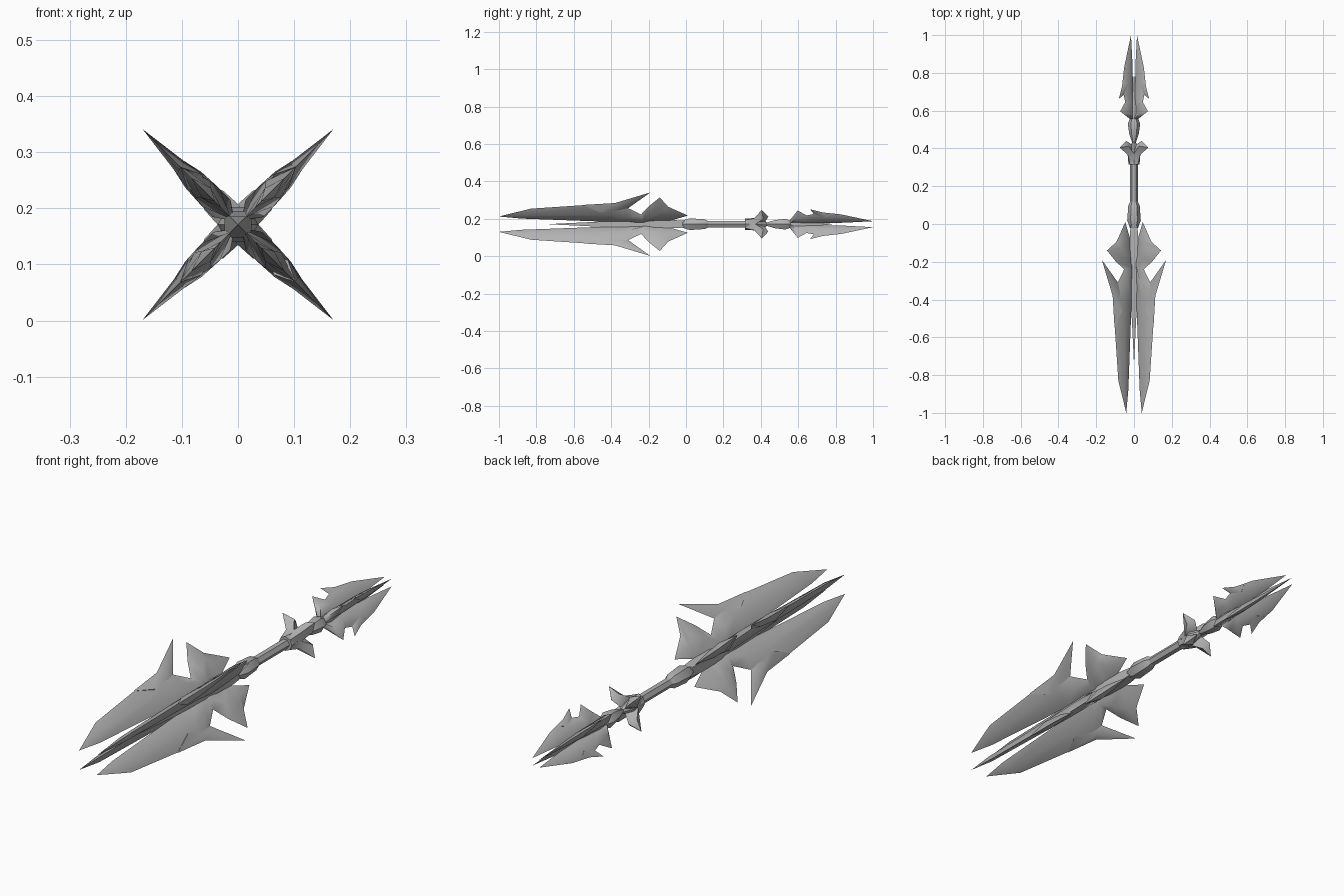
import bpy, bmesh, math
from mathutils import Vector

if "Cube" in bpy.data.objects:
    bpy.data.objects.remove(bpy.data.objects["Cube"])

AXIS_Z = 0.171
steel = bpy.data.materials.new("steel grey")
steel.use_nodes = True
steel.diffuse_color = (0.45, 0.45, 0.45, 1)
steel.node_tree.nodes["Principled BSDF"].inputs["Base Color"].default_value = (0.45, 0.45, 0.45, 1)


def finish(bm, name, angle):
    """Weld, orient and shade a bmesh, then add it to the scene."""
    bmesh.ops.remove_doubles(bm, verts=bm.verts, dist=0.0005)
    bmesh.ops.recalc_face_normals(bm, faces=bm.faces)
    mesh = bpy.data.meshes.new(name)
    bm.to_mesh(mesh)
    bm.free()
    mesh.materials.append(steel)
    mesh.shade_smooth()
    mesh.set_sharp_from_angle(angle=math.radians(angle))
    obj = bpy.data.objects.new(name, mesh)
    bpy.context.collection.objects.link(obj)


def skin(bm, rings):
    """Bridge closed rings of points and cap both ends."""
    rings = [[bm.verts.new(p) for p in ring] for ring in rings]
    n = len(rings[0])
    for a, b in zip(rings, rings[1:]):
        for i in range(n):
            j = (i + 1) % n
            bm.faces.new((a[i], a[j], b[j], b[i]))
    bm.faces.new(rings[0])
    bm.faces.new(rings[-1])


def blades(name, lofts):
    """Four diagonal blades; stations hold outer (y, h), inner (y, h), half thickness."""
    for k, side in enumerate(("upper_left", "upper_right", "lower_right", "lower_left")):
        a = math.radians(45 + 90 * k)
        out = Vector((math.cos(a), 0, math.sin(a))) * math.sqrt(2)
        across = Vector((-math.sin(a), 0, math.cos(a)))
        bm = bmesh.new()
        for stations in lofts:
            rings = []
            for outer, inner, t in stations:
                o, i = (Vector((0, y, AXIS_Z)) + out * h for y, h in (outer, inner))
                mid = (o + i) / 2
                rings.append([o, mid + across * t, i, mid - across * t])
            skin(bm, rings)
        finish(bm, name + "_" + side, 65)


def turned(name, profile, sides, turn=0.0):
    """Faceted part around the long axis from (y, radius) pairs."""
    bm = bmesh.new()
    rings = []
    for y, r in profile:
        angles = [turn + math.tau * i / sides for i in range(sides)]
        rings.append([(r * math.cos(a), y, AXIS_Z + r * math.sin(a)) for a in angles])
    skin(bm, rings)
    finish(bm, name, 35)


# Large front blades: long body running into the rear fin, plus the swept barb
tip = (-1, 0.041)
barb = (-0.19, 0.17)
fin_end = (0.01, 0.046)
front_body = [
    (tip, tip, 0),
    ((-0.83, 0.083), (-0.88, 0.03), 0.012),
    ((-0.38, 0.113), (-0.42, 0.013), 0.02),
    ((-0.315, 0.088), (-0.3, 0.008), 0.022),
    ((-0.24, 0.052), (-0.22, 0.006), 0.022),
    ((-0.2, 0.095), (-0.17, 0.012), 0.022),
    ((-0.14, 0.143), (-0.11, 0.017), 0.02),
    ((-0.095, 0.093), (-0.08, 0.02), 0.016),
    (fin_end, fin_end, 0),
]
front_barb = [
    ((-0.55, 0.103), (-0.38, 0.05), 0.018),
    ((-0.38, 0.113), (-0.31, 0.085), 0.013),
    (barb, barb, 0),
]
blades("front_blade", [front_body, front_barb])

# Small rear blades
end = (1, 0.016)
rear_barb = (0.663, 0.08)
rear_body = [
    ((0.555, 0.02), (0.555, 0.004), 0.012),
    ((0.597, 0.073), (0.575, 0.004), 0.016),
    ((0.645, 0.047), (0.65, 0.004), 0.016),
    ((0.73, 0.063), (0.75, 0.006), 0.014),
    ((0.83, 0.052), (0.85, 0.008), 0.01),
    (end, end, 0),
]
rear_hook = [
    ((0.78, 0.057), (0.72, 0.025), 0.012),
    ((0.73, 0.063), (0.685, 0.052), 0.008),
    (rear_barb, rear_barb, 0),
]
blades("rear_blade", [rear_body, rear_hook])

# Guard spikes between shaft and rear bead
guard_end = (0.44, 0.04)
guard = [
    ((0.315, 0.021), (0.315, 0.0), 0.022),
    ((0.365, 0.032), (0.37, 0.0), 0.026),
    ((0.405, 0.076), (0.42, 0.01), 0.024),
    (guard_end, guard_end, 0),
]
blades("guard_spike", [guard])

# Parts along the axis
turned("core_spike", [(-0.73, 0.001), (-0.45, 0.02), (-0.2, 0.034), (-0.05, 0.03), (0.0, 0.024)], 4, math.pi / 4)
turned("front_collar", [(-0.02, 0.022), (0.02, 0.036), (0.1, 0.03), (0.12, 0.019)], 6)
turned("shaft", [(0.09, 0.02), (0.35, 0.02)], 6)
turned("guard_hub", [(0.315, 0.03), (0.38, 0.032), (0.43, 0.012)], 8)
turned("rear_bead", [(0.425, 0.008), (0.475, 0.025), (0.53, 0.033), (0.558, 0.022)], 6)
turned("rear_core", [(0.55, 0.015), (0.6, 0.024), (0.78, 0.002)], 4, math.pi / 4)
